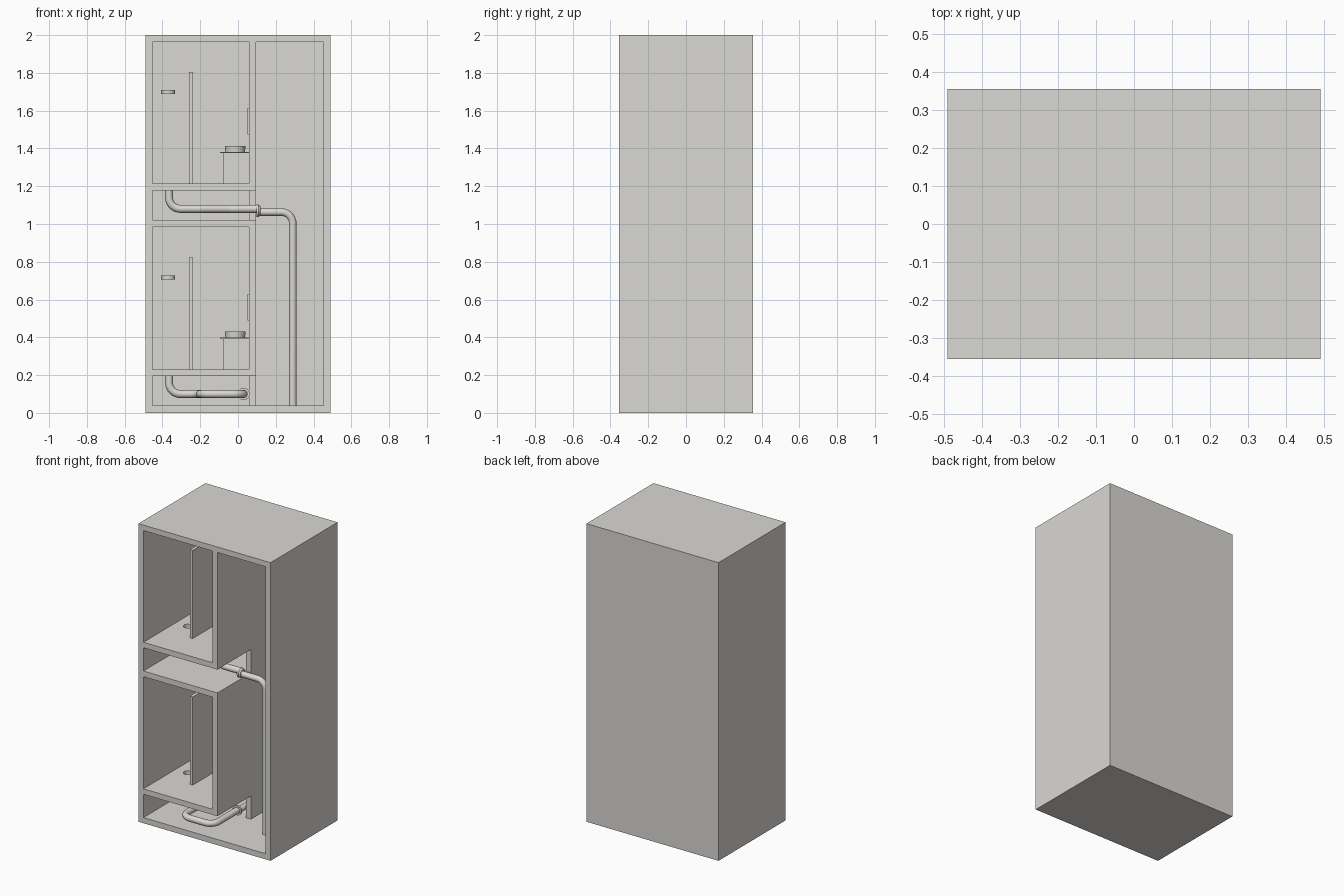
import bpy, bmesh, math
from mathutils import Vector

cube = bpy.data.objects.get("Cube")
if cube:
    bpy.data.objects.remove(cube, do_unlink=True)

plaster = bpy.data.materials.new("warm_grey")
plaster.use_nodes = True
GREY = (0.7, 0.69, 0.66, 1)
plaster.diffuse_color = GREY
plaster.node_tree.nodes["Principled BSDF"].inputs["Base Color"].default_value = GREY


def add_object(name, bm, smooth=False):
    mesh = bpy.data.meshes.new(name)
    bmesh.ops.recalc_face_normals(bm, faces=bm.faces)
    bm.to_mesh(mesh)
    bm.free()
    mesh.materials.append(plaster)
    obj = bpy.data.objects.new(name, mesh)
    bpy.context.collection.objects.link(obj)
    if smooth:
        shade(obj)
    return obj


def activate(obj):
    bpy.ops.object.select_all(action='DESELECT')
    obj.select_set(True)
    bpy.context.view_layer.objects.active = obj


def shade(obj):
    activate(obj)
    bpy.ops.object.shade_smooth_by_angle(angle=math.radians(35))


def box(name, x, y, z):
    """Box from three (low, high) ranges."""
    bm = bmesh.new()
    bmesh.ops.create_cube(bm, size=1)
    for v in bm.verts:
        v.co = [r[0] if c < 0 else r[1] for c, r in zip(v.co, (x, y, z))]
    return add_object(name, bm)


def lathe(name, profile, centre, axis='Z', steps=32):
    """Spin (radius, height) points round an axis through centre."""
    bm = bmesh.new()
    verts = [bm.verts.new((r, 0, h)) for r, h in profile]
    edges = [bm.edges.new(pair) for pair in zip(verts, verts[1:])]
    bmesh.ops.spin(bm, geom=verts + edges, cent=(0, 0, 0), axis=(0, 0, 1),
                   angle=math.tau, steps=steps)
    bmesh.ops.remove_doubles(bm, verts=bm.verts, dist=1e-5)
    turn = Vector((0, 0, 1)).rotation_difference(Vector([a == axis for a in 'XYZ']))
    for v in bm.verts:
        v.co = turn @ v.co + Vector(centre)
    return add_object(name, bm, True)


def pipe(name, corners, radius, bend):
    """Round tube along a path with rounded corners."""
    pts = [Vector(c) for c in corners]
    path = [pts[0]]
    for a, b, c in zip(pts, pts[1:], pts[2:]):
        u, w = (a - b).normalized(), (c - b).normalized()
        half = u.angle(w) / 2
        centre = b + (u + w).normalized() * bend / math.sin(half)
        reach = bend / math.tan(half)
        start = (b + u * reach - centre).normalized()
        end = (b + w * reach - centre).normalized()
        for i in range(9):
            path.append(centre + start.slerp(end, i / 8) * bend)
    path.append(pts[-1])
    curve = bpy.data.curves.new(name, 'CURVE')
    curve.dimensions = '3D'
    curve.bevel_depth = radius
    curve.bevel_resolution = 4
    spline = curve.splines.new('POLY')
    spline.points.add(len(path) - 1)
    for p, co in zip(spline.points, path):
        p.co = (*co, 1)
    curve.materials.append(plaster)
    obj = bpy.data.objects.new(name, curve)
    bpy.context.collection.objects.link(obj)
    activate(obj)
    bpy.ops.object.convert(target='MESH')
    shade(bpy.context.object)


def cut(obj, cutter):
    mod = obj.modifiers.new("cut", 'BOOLEAN')
    mod.operation = 'DIFFERENCE'
    mod.solver = 'EXACT'
    mod.object = cutter
    activate(obj)
    bpy.ops.object.modifier_apply(modifier=mod.name)
    bpy.data.objects.remove(cutter, do_unlink=True)


STOREY = 0.983          # height between the two storeys
LEFT, WALL, SHAFT = -0.453, 0.059, 0.096
BACK, FRONT = 0.318, -0.5
DRAIN_X, DRAIN_Y = -0.365, -0.01

# Building block with rooms, crawl spaces and service shaft hollowed out
shell = box("building_shell", (-0.49, 0.49), (-0.355, 0.355), (0, 2))
cut(shell, box("shaft_cutter", (SHAFT, 0.453), (FRONT, BACK), (0.038, 1.963)))
for dz, ceiling in ((0, 0.983), (STOREY, 1.963)):
    crawl = (0.038 + dz, 0.194 + dz)
    cut(shell, box("room_cutter", (LEFT, WALL), (FRONT, BACK), (0.231 + dz, ceiling)))
    cut(shell, box("crawl_cutter", (LEFT, WALL), (FRONT, BACK), crawl))
    cut(shell, box("wall_opening_cutter", (0, 0.2), (FRONT, 0), crawl))
    cut(shell, lathe("drain_cutter", [(0, -0.05), (0.028, -0.05), (0.028, 0.05), (0, 0.05)],
                     (DRAIN_X, DRAIN_Y, 0.21 + dz)))

# Bathroom fittings, the same on both storeys
for level, dz in (("lower", 0), ("upper", STOREY)):
    floor = 0.231 + dz
    box(level + "_shower_partition", (-0.26, -0.238), (-0.14, BACK), (floor, 0.822 + dz))
    lathe(level + "_shower_head", [(0, 0), (0.037, 0), (0.037, 0.022), (0, 0.022)],
          (-0.37, 0.28, 0.705 + dz))
    box(level + "_vanity_cabinet", (-0.08, WALL), (0.03, BACK), (floor, 0.392 + dz))
    box(level + "_vanity_top", (-0.095, WALL), (0.02, BACK), (0.392 + dz, 0.398 + dz))
    lathe(level + "_wash_basin", [(0, 0), (0.052, 0), (0.055, 0.032), (0.049, 0.032),
                                  (0.04, 0.01), (0, 0.008)], (-0.015, 0.17, 0.398 + dz))
    box(level + "_mirror", (0.051, WALL), (0.07, 0.27), (0.49 + dz, 0.63 + dz))

# Sleeve that joins two pipes
SLEEVE = [(0.018, 0), (0.032, 0), (0.032, 0.012), (0.024, 0.022), (0.018, 0.022)]

# Upper drain runs through the wall opening and down the shaft
z = 1.08
pipe("upper_drain_pipe", [(DRAIN_X, DRAIN_Y, 1.2), (DRAIN_X, DRAIN_Y, z), (-0.2, DRAIN_Y, z),
                          (-0.03, -0.12, z), (0.1, -0.12, z)], 0.021, 0.06)
lathe("upper_pipe_sleeve", SLEEVE, (0.097, -0.12, 1.07), 'X')
pipe("shaft_pipe", [(0.1, -0.12, 1.063), (0.29, -0.12, 1.063), (0.29, -0.12, 0.038)], 0.02, 0.06)

# Lower drain makes a flat loop to the front before leaving at the back
z = 0.1
pipe("lower_drain_pipe", [(DRAIN_X, DRAIN_Y, 0.22), (DRAIN_X, DRAIN_Y, z), (-0.2, DRAIN_Y, z),
                          (-0.2, -0.31, z), (0.03, -0.31, z), (0.03, -0.05, z)], 0.021, 0.06)
lathe("lower_pipe_sleeve", SLEEVE, (0.03, -0.055, z), 'Y')
pipe("lower_outlet_pipe", [(0.03, -0.05, z - 0.005), (0.03, BACK, z - 0.005)], 0.019, 0.06)
